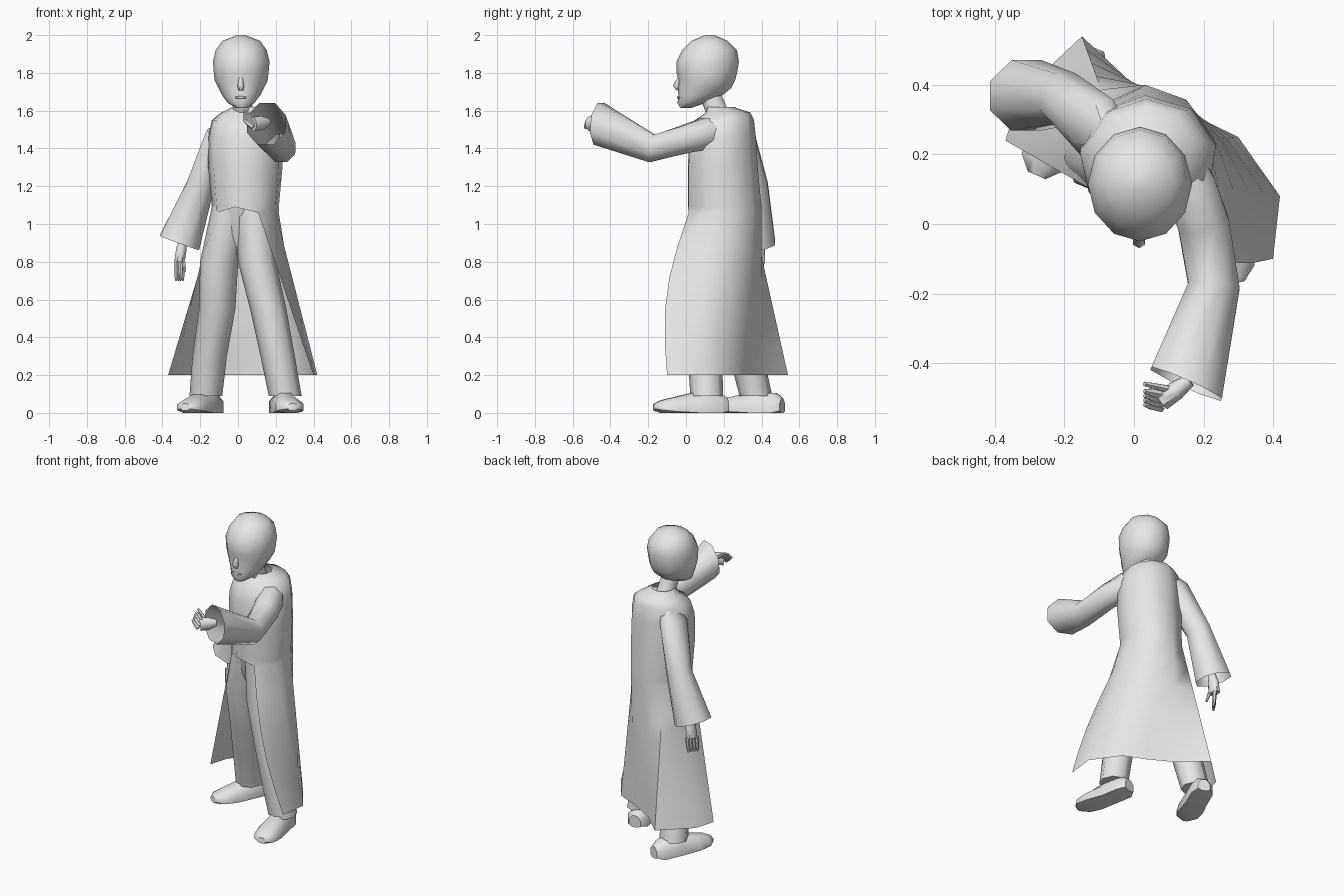
import bpy, bmesh
from math import sin, cos, pi, radians
from mathutils import Vector as V

cube = bpy.data.objects.get("Cube")
if cube:
    bpy.data.objects.remove(cube, do_unlink=True)

grey = bpy.data.materials.new("plain_grey")
grey.use_nodes = True
grey.diffuse_color = (.8, .8, .8, 1)
grey.node_tree.nodes["Principled BSDF"].inputs["Base Color"].default_value = grey.diffuse_color


def loft(name, rings, closed=True, caps=(True, True), crease=50):
    """Skin a list of equal-length point rings."""
    bm = bmesh.new()
    rows = [[bm.verts.new(point) for point in ring] for ring in rings]
    count = len(rows[0])
    for low, high in zip(rows, rows[1:]):
        for i in range(count if closed else count - 1):
            j = (i + 1) % count
            bm.faces.new((low[i], low[j], high[j], high[i]))
    for cap, row in zip(caps, (rows[0], rows[-1])):
        if cap and closed:
            bm.faces.new(row)
    bmesh.ops.remove_doubles(bm, verts=bm.verts, dist=.0001)
    bmesh.ops.recalc_face_normals(bm, faces=bm.faces)
    mesh = bpy.data.meshes.new(name)
    bm.to_mesh(mesh)
    bm.free()
    mesh.materials.append(grey)
    mesh.polygons.foreach_set("use_smooth", [True] * len(mesh.polygons))
    mesh.set_sharp_from_angle(angle=radians(crease))
    bpy.context.collection.objects.link(bpy.data.objects.new(name, mesh))


def oval(x, y, z, rx, ry, sides=12, start=0):
    """Level elliptical ring."""
    angles = [radians(start) + 2 * pi * i / sides for i in range(sides)]
    return [V((x + rx * cos(a), y + ry * sin(a), z)) for a in angles]


def tube(name, stations, sides=8, floor=None, end=None, **options):
    """Tube along (point, side radius, upright radius) stations; end turns the last ring."""
    path = [V(point) for point, _, _ in stations]
    last = len(path) - 1
    rings = []
    for k, (_, wide, tall) in enumerate(stations):
        along = path[min(k + 1, last)] - path[max(k - 1, 0)]
        if end and k == last:
            along = V(end)
        along.normalize()
        reference = V((0, 0, 1)) if abs(along.z) < .8 else V((0, 1, 0))
        across = reference.cross(along).normalized()
        up = along.cross(across)
        ring = []
        for i in range(sides):
            angle = 2 * pi * (i + .5) / sides
            point = path[k] + across * wide * cos(angle) + up * tall * sin(angle)
            if floor is not None:
                point.z = max(point.z, floor)
            ring.append(point)
        rings.append(ring)
    loft(name, rings, **options)


# Coat: a strip that meets in a front seam above the waist and parts below it
def body_ring(z, y, rx, ry):
    return oval(.04, y, z, rx, ry, sides=9, start=-108)


waist = body_ring(1.06, .2, .18, .2)[1:]
hem = [V((x, y, .2)) for x, y in (
    (.4, -.1), (.42, .08), (.3, .25), (.16, .31), (0, .4), (-.15, .54), (-.33, .37), (-.37, .24))]


def skirt_ring(flare):
    points = [top.lerp(bottom, flare) for top, bottom in zip(waist, hem)]
    points[0].y -= .06 * sin(pi * flare)  # front edge bows forward
    return [points[0], *points, points[-1]]


upper = [body_ring(*row) for row in (
    (1.09, .2, .18, .2), (1.3, .19, .2, .19), (1.46, .19, .2, .18),
    (1.55, .2, .18, .16), (1.59, .22, .13, .12), (1.62, .18, .07, .07))]
loft("coat", [skirt_ring(1 - i / 5) for i in range(6)]
     + [ring + ring[:1] for ring in upper], closed=False)

# Hips and trousers
loft("hips", [oval(.02, .17, *row) for row in (
    (1.12, .14, .13), (.95, .13, .09), (.84, .03, .05))])
LEGS = {
    "left": ((.08, .14, 1.1), (.1, .12, .8), (.16, .1, .55), (.21, .1, .3), (.25, .11, .09)),
    "right": ((-.03, .17, 1.1), (-.1, .19, .8), (-.11, .24, .55), (-.15, .32, .3),
              (-.17, .37, .09))}
for side, path in LEGS.items():
    loft(side + "_leg", [oval(x, y, z, .085 + z / 50, .085 + z / 50, sides=8)
                         for x, y, z in path])

# Shoes: station along the foot, half width, top radius
for side, heel, toe in (("left", V((.22, .22, .03)), V((.29, -.17, .03))),
                        ("right", V((-.12, .51, .03)), V((-.28, .14, .03)))):
    tube(side + "_shoe", [(heel.lerp(toe, f), wide, tall) for f, wide, tall in (
        (0, .04, .05), (.1, .07, .08), (.4, .07, .09),
        (.7, .08, .06), (.9, .07, .04), (1, .03, .02))], floor=0)

# Wide sleeves, open at the cuff
tube("left_sleeve", [((.1, .25, 1.5), .06, .06), ((.16, .11, 1.48), .08, .09),
                     ((.2, 0, 1.45), .08, .08), ((.23, -.18, 1.4), .08, .08),
                     ((.15, -.46, 1.53), .12, .12)],
     caps=(True, False), end=(-.4, -.9, .1))
tube("right_sleeve", [((-.03, .25, 1.54), .06, .06), ((-.1, .27, 1.46), .08, .1),
                      ((-.2, .36, 1.2), .08, .08), ((-.31, .37, .9), .12, .11)],
     caps=(True, False))


# Hands: a flat palm, four fingers and a thumb
def hand(side, wrist, palm, tip, thumb, spread):
    wrist, palm, tip, thumb, spread = map(V, (wrist, palm, tip, thumb, spread))
    middle = wrist.lerp(palm, .5)
    tube(side + "_palm", [(wrist, .02, .02), (middle, .03, .04), (palm, .03, .04)])
    for i in range(4):
        shift = spread * (i - 1.5)
        root, end = palm + shift, tip + shift
        tube(f"{side}_finger_{i + 1}", [(root, .013, .013), (root.lerp(end, .6), .012, .012),
                                        (end, .006, .006)], sides=6)
    tube(side + "_thumb", [(middle, .014, .014), (thumb, .007, .007)], sides=6)


hand("left", (.16, -.45, 1.54), (.08, -.51, 1.53), (.03, -.5, 1.57), (.03, -.46, 1.6),
     (0, -.013, -.012))
hand("right", (-.29, .38, .93), (-.31, .38, .8), (-.31, .37, .7), (-.28, .34, .75),
     (.012, .015, 0))

# Neck and head, rings as height, front, back, half width
tube("neck", [((.03, .18, 1.56), .06, .06), ((.02, .12, 1.7), .05, .06)])
loft("head", [oval(.017, (front + back) / 2, z, wide, (back - front) / 2)
              for z, front, back, wide in (
    (1.615, -.03, .03, .03), (1.64, -.045, .1, .07), (1.68, -.04, .19, .1),
    (1.72, -.045, .24, .12), (1.76, -.04, .26, .14), (1.8, -.05, .27, .145),
    (1.86, -.05, .28, .15), (1.92, -.02, .27, .135), (1.97, .03, .22, .1), (2, .1, .15, .02))])

# Nose and lips
tube("nose", [((.015, -.03, 1.78), .01, .01), ((.015, -.05, 1.73), .02, .02),
              ((.015, -.04, 1.71), .015, .01)], sides=6, crease=80)
tube("lips", [((x, y, 1.67), r, r) for x, y, r in (
    (-.015, -.035, .004), (.015, -.041, .008), (.045, -.035, .004))], sides=6, crease=80)
